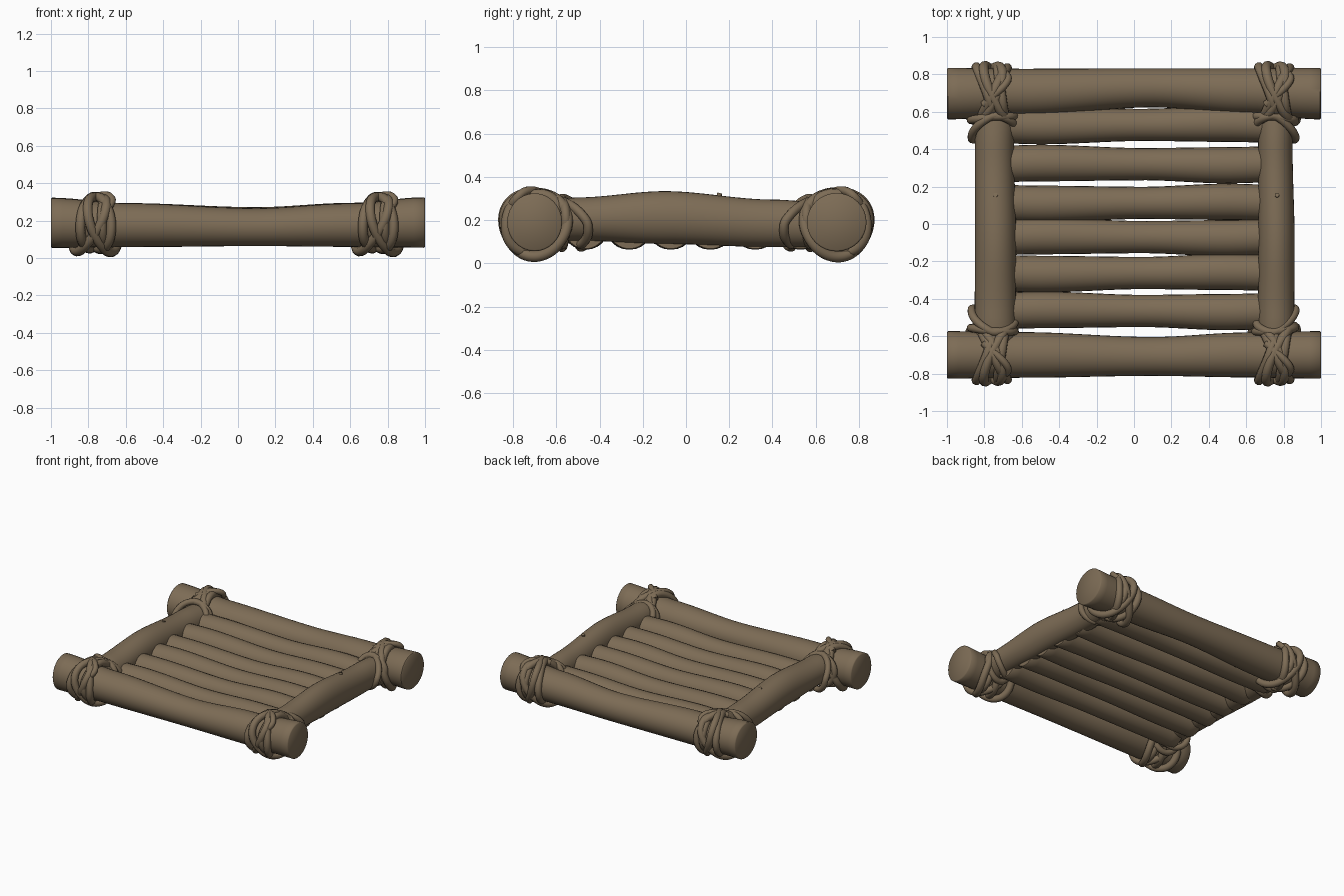
import bpy, bmesh, math
from mathutils import Vector

if "Cube" in bpy.data.objects:
    bpy.data.objects.remove(bpy.data.objects["Cube"], do_unlink=True)

wood = bpy.data.materials.new("brown wood")
wood.use_nodes = True
wood.diffuse_color = (0.205, 0.15, 0.092, 1)
wood.node_tree.nodes["Principled BSDF"].inputs["Base Color"].default_value = wood.diffuse_color


def finish(ob, angle=50):
    ob.data.materials.append(wood)
    bpy.ops.object.select_all(action="DESELECT")
    ob.select_set(True)
    bpy.context.view_layer.objects.active = ob
    if ob.type == "CURVE":
        bpy.ops.object.convert(target="MESH")
    bpy.ops.object.shade_smooth_by_angle(angle=math.radians(angle))


def sample(keys, t):
    """Ease between (position, side, height, side radius, height radius) keys."""
    for a, b in zip(keys, keys[1:]):
        if t <= b[0]:
            f = max(0, (t - a[0]) / (b[0] - a[0]))
            f = f * f * (3 - 2 * f)
            return [p + (q - p) * f for p, q in zip(a[1:], b[1:])]
    return keys[-1][1:]


def log(name, axis, keys, sides=32, steps=36):
    """A bent, uneven round pole with slightly worn end rims."""
    bm = bmesh.new()
    lo, hi = keys[0][0], keys[-1][0]
    stations = [(lo, 0.95)] + [(lo + 0.006 + (hi - lo - 0.012) * i / steps, 1)
                               for i in range(steps + 1)] + [(hi, 0.95)]
    rings = []
    for t, scale in stations:
        side, z, rs, rz = sample(keys, t)
        ring = []
        for k in range(sides):
            a = math.tau * k / sides
            s = side + rs * scale * math.cos(a)
            h = z + rz * scale * math.sin(a)
            ring.append(bm.verts.new((t, s, h) if axis == "x" else (s, t, h)))
        rings.append(ring)
    for r, q in zip(rings, rings[1:]):
        for k in range(sides):
            n = (k + 1) % sides
            bm.faces.new((r[k], r[n], q[n], q[k]))
    bm.faces.new(rings[0])
    bm.faces.new(rings[-1])
    bmesh.ops.recalc_face_normals(bm, faces=bm.faces)
    mesh = bpy.data.meshes.new(name)
    bm.to_mesh(mesh)
    bm.free()
    ob = bpy.data.objects.new(name, mesh)
    bpy.context.collection.objects.link(ob)
    finish(ob)


def rope(name, points, thickness, closed=True):
    curve = bpy.data.curves.new(name, "CURVE")
    curve.dimensions = "3D"
    curve.bevel_depth = thickness
    curve.bevel_resolution = 3
    curve.use_fill_caps = True
    curve.resolution_u = 4
    spline = curve.splines.new("NURBS")
    spline.points.add(len(points) - 1)
    for p, co in zip(spline.points, points):
        p.co = (*co, 1)
    spline.order_u = 3
    spline.use_cyclic_u = closed
    spline.use_endpoint_u = not closed
    ob = bpy.data.objects.new(name, curve)
    bpy.context.collection.objects.link(ob)
    finish(ob, 80)


# Long front and back poles
log("front_pole", "x", [(-1, -0.70, 0.188, 0.127, 0.133), (-0.6, -0.70, 0.176, 0.122, 0.117),
                        (0.1, -0.708, 0.165, 0.104, 0.101), (0.6, -0.70, 0.176, 0.120, 0.116),
                        (1, -0.70, 0.19, 0.127, 0.134)])
log("back_pole", "x", [(-1, 0.697, 0.188, 0.138, 0.135), (-0.6, 0.705, 0.176, 0.125, 0.118),
                       (0.1, 0.728, 0.168, 0.104, 0.104), (0.6, 0.71, 0.178, 0.122, 0.117),
                       (1, 0.697, 0.19, 0.138, 0.135)])

# Side rails, arched a little in the middle
for name, x, r in (("right_rail", -0.742, 0.11), ("left_rail", 0.76, 0.097)):
    log(name, "y", [(-0.7, x, 0.19, r, 0.095), (-0.5, x, 0.205, r, 0.1),
                    (-0.1, x + 0.002, 0.212, r, 0.122), (0.4, x - 0.004, 0.185, r - 0.005, 0.11),
                    (0.7, x, 0.175, r, 0.1)])

# Six slats between the rails
for i, y in enumerate((-0.465, -0.262, -0.07, 0.113, 0.32, 0.53)):
    bend = 0.006 * (-1) ** i
    log(f"slat_{i + 1}", "x", [(-0.76, y, 0.155, 0.097, 0.092), (-0.5, y + bend, 0.158, 0.098, 0.094),
                               (0.05, y, 0.15, 0.086, 0.084), (0.5, y - bend, 0.158, 0.097, 0.094),
                               (0.77, y, 0.155, 0.096, 0.092)], 24, 24)

# Rope lashings: (bottom shift, top shift, slant across the top, radius)
TURNS = ((-0.105, 0.03, 0.06, 0.143), (-0.045, -0.03, -0.05, 0.135),
         (0.015, 0.0, 0.07, 0.139), (0.075, -0.01, -0.07, 0.148), (0.05, 0.045, -0.02, 0.134))
for end, y0, grow in (("front", -0.697, 0), ("back", 0.698, 0.002)):
    out = -1 if y0 < 0 else 1
    for side, x0, rail_r in (("right", -0.755, 0.112), ("left", 0.755, 0.1)):
        # Turns around the long pole
        for n, (low, top, slant, r) in enumerate(TURNS):
            pts = []
            for k in range(24):
                a = math.tau * k / 24
                rr = r + grow + 0.006 * math.sin(3 * a + 2 * n)
                x = x0 + (low + top) / 2 + (top - low) / 2 * math.sin(a) + slant * math.cos(a)
                pts.append((x, y0 + out * rr * math.cos(a), 0.184 + rr * math.sin(a)))
            rope(f"{end}_{side}_lashing_{n + 1}", pts, 0.026)
        # Turns around the side rail
        for n, (y, tilt) in enumerate(((0.575, 0.02), (0.53, 0.055))):
            pts = []
            for k in range(20):
                a = math.tau * k / 20
                rr = rail_r + 0.006 + 0.005 * math.sin(3 * a + n)
                away = math.cos(a) * (1 if x0 > 0 else -1)
                pts.append((x0 + rr * math.cos(a),
                            out * (y - tilt * max(away, 0) - n * 0.02 * (1 - math.sin(a)) + n * 0.05 * max(math.sin(a), 0)),
                            0.19 + (rr - 0.005) * math.sin(a)))
            rope(f"{end}_{side}_rail_turn_{n + 1}", pts, 0.022)
        # Loose rope end on top of the knot
        rope(f"{end}_{side}_rope_end",
             [(x0 - 0.05, y0 - out * 0.06, 0.31), (x0 + 0.02, y0, 0.34),
              (x0 + 0.07, y0 + out * 0.05, 0.335), (x0 + 0.09, y0 + out * 0.09, 0.30),
              (x0 + 0.06, y0 + out * 0.11, 0.27)], 0.02, False)

# Little twig stubs on the rails
for name, x, y, z in (("left_twig", 0.765, 0.15, 0.305), ("right_twig", -0.74, 0.15, 0.298)):
    rope(name, [Vector((x, y, z - 0.03)), Vector((x, y, z)), Vector((x, y + 0.006, z + 0.02))], 0.012, False)
